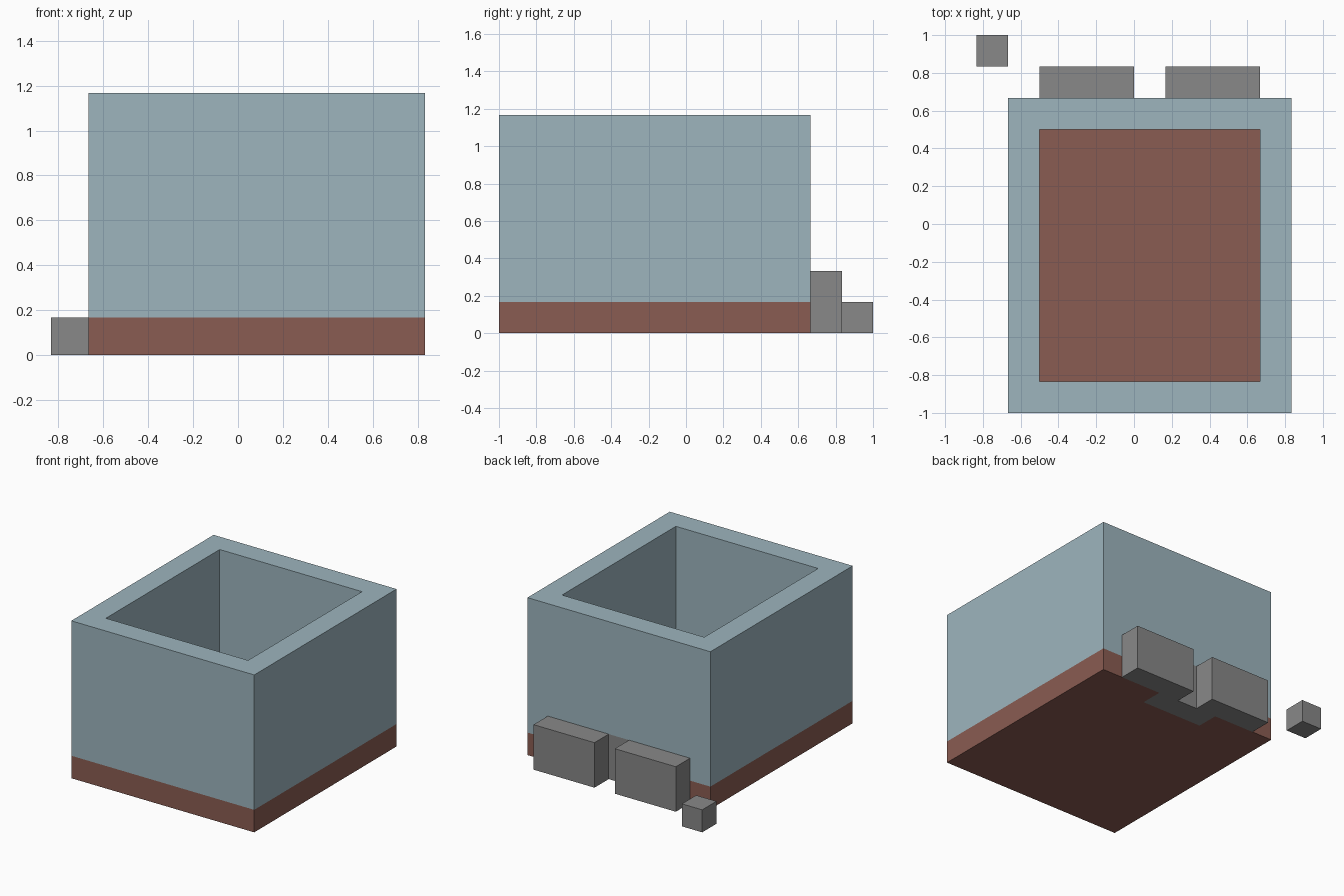
import bpy
import bmesh
from mathutils import Vector

if "Cube" in bpy.data.objects:
    bpy.data.objects.remove(bpy.data.objects["Cube"], do_unlink=True)

U = 1 / 6  # size of one building unit


def make_material(name, rgb):
    mat = bpy.data.materials.new(name)
    mat.use_nodes = True
    color = (*rgb, 1)
    mat.diffuse_color = color
    bsdf = next(n for n in mat.node_tree.nodes if n.type == 'BSDF_PRINCIPLED')
    bsdf.inputs["Base Color"].default_value = color
    bsdf.inputs["Roughness"].default_value = 0.8
    return mat


def box(name, low, high, mat=None):
    """Box between two corners given in building units."""
    low, high = Vector(low) * U, Vector(high) * U
    mesh = bpy.data.meshes.new(name)
    bm = bmesh.new()
    bmesh.ops.create_cube(bm, size=1)
    bmesh.ops.scale(bm, vec=high - low, verts=bm.verts)
    bmesh.ops.translate(bm, vec=(low + high) / 2, verts=bm.verts)
    bm.to_mesh(mesh)
    bm.free()
    if mat:
        mesh.materials.append(mat)
    obj = bpy.data.objects.new(name, mesh)
    bpy.context.collection.objects.link(obj)
    return obj


def cut(obj, low, high):
    """Subtract a box from an object and drop the cutter."""
    cutter = box("cutter", low, high)
    cutter.hide_render = True
    mod = obj.modifiers.new("cut", 'BOOLEAN')
    mod.operation = 'DIFFERENCE'
    mod.solver = 'EXACT'
    mod.object = cutter
    depsgraph = bpy.context.evaluated_depsgraph_get()
    mesh = bpy.data.meshes.new_from_object(obj.evaluated_get(depsgraph))
    obj.modifiers.clear()
    obj.data = mesh
    bpy.data.objects.remove(cutter, do_unlink=True)


blue = make_material("dusty_blue", (0.337, 0.462, 0.515))
brown = make_material("red_brown", (0.254, 0.107, 0.084))
grey = make_material("stone_grey", (0.246, 0.246, 0.246))

# Floor slab and open-topped walls
floor_slab = box("floor_slab", (-4, -6, 0), (5, 4, 1), brown)
walls = box("walls", (-4, -6, 1), (5, 4, 7), blue)
cut(walls, (-3, -5, 0), (4, 3, 8))

# Gap in the back wall, filled by a stone
for part in (floor_slab, walls):
    cut(part, (-1, 3, -1), (2, 5, 2))
box("wall_stone", (-1, 3, 0), (2, 4, 2), grey)

# Stones leaning on the back wall
for name, x in (("back_stone_right", -3), ("back_stone_left", 1)):
    box(name, (x, 4, 0), (x + 3, 5, 2), grey)

# Loose stone by the corner
box("loose_stone", (-5, 5, 0), (-4, 6, 1), grey)
